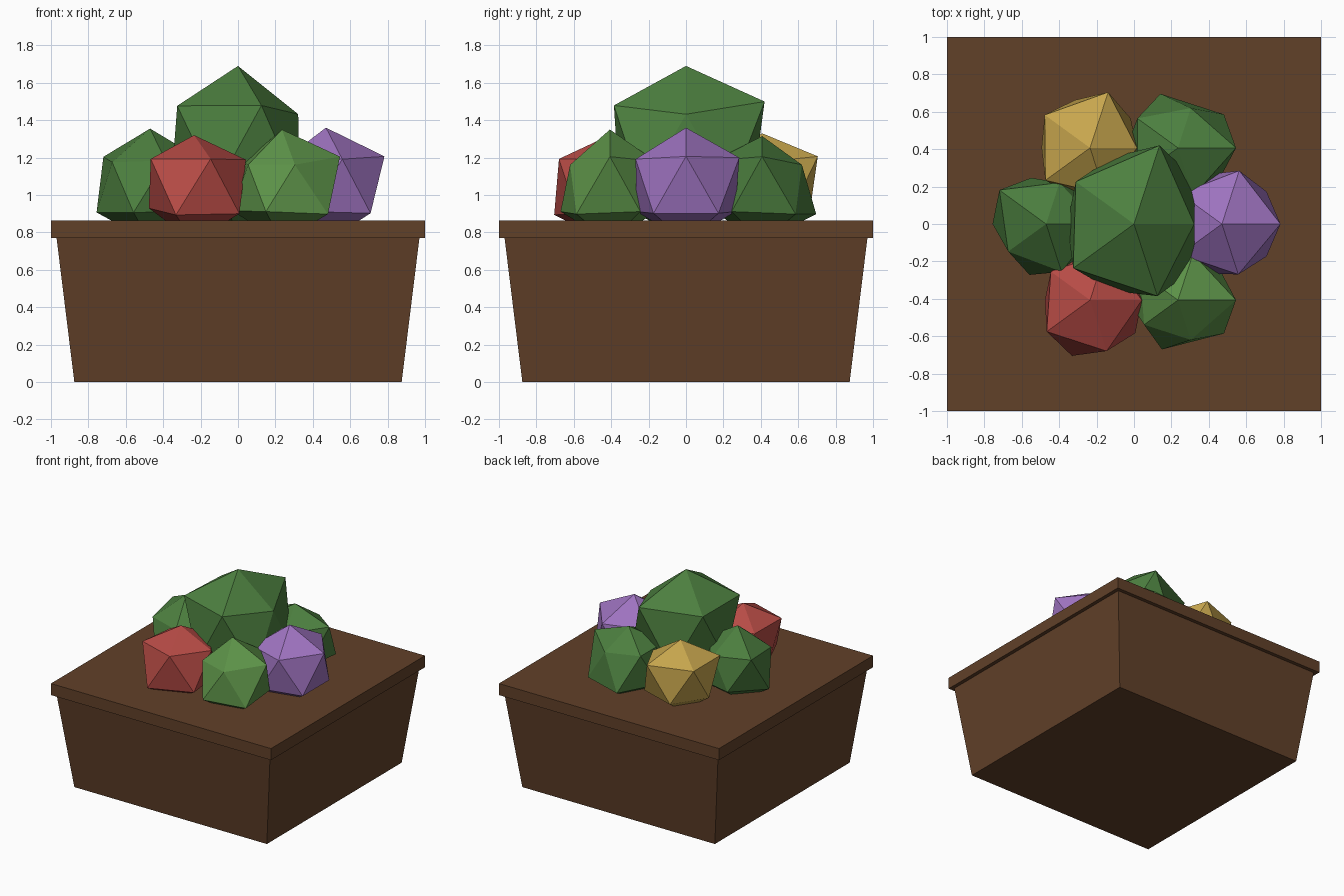
import bpy, bmesh
from math import cos, sin, radians, sqrt

if "Cube" in bpy.data.objects:
    bpy.data.objects.remove(bpy.data.objects["Cube"])


def material(name, rgb):
    m = bpy.data.materials.new(name)
    m.diffuse_color = (*rgb, 1)
    m.use_nodes = True
    m.node_tree.nodes["Principled BSDF"].inputs["Base Color"].default_value = m.diffuse_color
    return m


def finish(name, bm, mat):
    bmesh.ops.recalc_face_normals(bm, faces=bm.faces)
    me = bpy.data.meshes.new(name)
    bm.to_mesh(me)
    bm.free()
    me.materials.append(mat)
    ob = bpy.data.objects.new(name, me)
    bpy.context.collection.objects.link(ob)
    return ob


def square_block(name, half_low, half_high, z0, z1, mat):
    """Square block, optionally tapered."""
    bm = bmesh.new()
    bmesh.ops.create_cube(bm, size=2)
    for v in bm.verts:
        h, z = (half_high, z1) if v.co.z > 0 else (half_low, z0)
        v.co = (v.co.x * h, v.co.y * h, z)
    finish(name, bm, mat)


def bush(name, centre, top, upper, lower, mat, stretch=1.0, base=0.3):
    """Irregular icosahedron: a radius for each vertex of its two rings."""
    bm = bmesh.new()
    cx, cy, cz = centre
    s = 1 / sqrt(5)

    def ring(radii, start, sign):
        out = []
        for i, r in enumerate(radii):
            a = radians(start + 72 * i)
            out.append(bm.verts.new((cx + 2 * s * r * cos(a), cy + 2 * s * r * sin(a),
                                     cz + sign * s * r * stretch)))
        return out

    up, low = ring(upper, 0, 1), ring(lower, 36, -1)
    apex = bm.verts.new((cx, cy, top))
    foot = bm.verts.new((cx, cy, cz - base))
    for i in range(5):
        j = (i + 1) % 5
        bm.faces.new((apex, up[i], up[j]))
        bm.faces.new((up[i], low[i], up[j]))
        bm.faces.new((low[i], low[j], up[j]))
        bm.faces.new((foot, low[j], low[i]))
    finish(name, bm, mat)


wood = material("wood", (0.12, 0.052, 0.022))
green = material("leaf_green", (0.073, 0.214, 0.05))
light = material("light_green", (0.107, 0.285, 0.064))
red = material("red", (0.47, 0.07, 0.06))
yellow = material("yellow", (0.57, 0.38, 0.075))
purple = material("purple", (0.34, 0.17, 0.52))

# Tapered planter with an overhanging rim
square_block("planter_box", 0.875, 0.97, 0, 0.77, wood)
square_block("planter_rim", 1, 1, 0.77, 0.865, wood)

# Large centre bush
bush("centre_bush", (0, 0, 1.25), 1.69, (.36, .494, .43, .449, .453),
     (.45, .42, .40, .42, .45), green, stretch=1.13, base=0.45)

# Six small bushes in a circle around it
R, X, Y, Z = 0.47, 0.235, 0.407, 1.05
bush("right_flower", (R, 0, Z), 1.36, (.35, .335, .31, .31, .317),
     (.33, .31, .31, .31, .33), purple)
bush("back_right_bush", (X, Y, Z), 1.315, (.347, .25, .30, .30, .30),
     (.34, .34, .31, .31, .31), green)
bush("back_left_flower", (-X, Y, Z), 1.33, (.28, .35, .335, .33, .29),
     (.30, .30, .29, .30, .30), yellow)
bush("left_bush", (-R, 0, Z), 1.355, (.31, .26, .345, .28, .30),
     (.31, .29, .32, .32, .31), green)
bush("front_left_flower", (-X, -Y, Z), 1.32, (.31, .30, .29, .32, .32),
     (.30, .30, .27, .35, .335), red)
bush("front_right_bush", (X, -Y, Z), 1.35, (.347, .29, .28, .25, .25),
     (.31, .30, .30, .31, .34), light)
